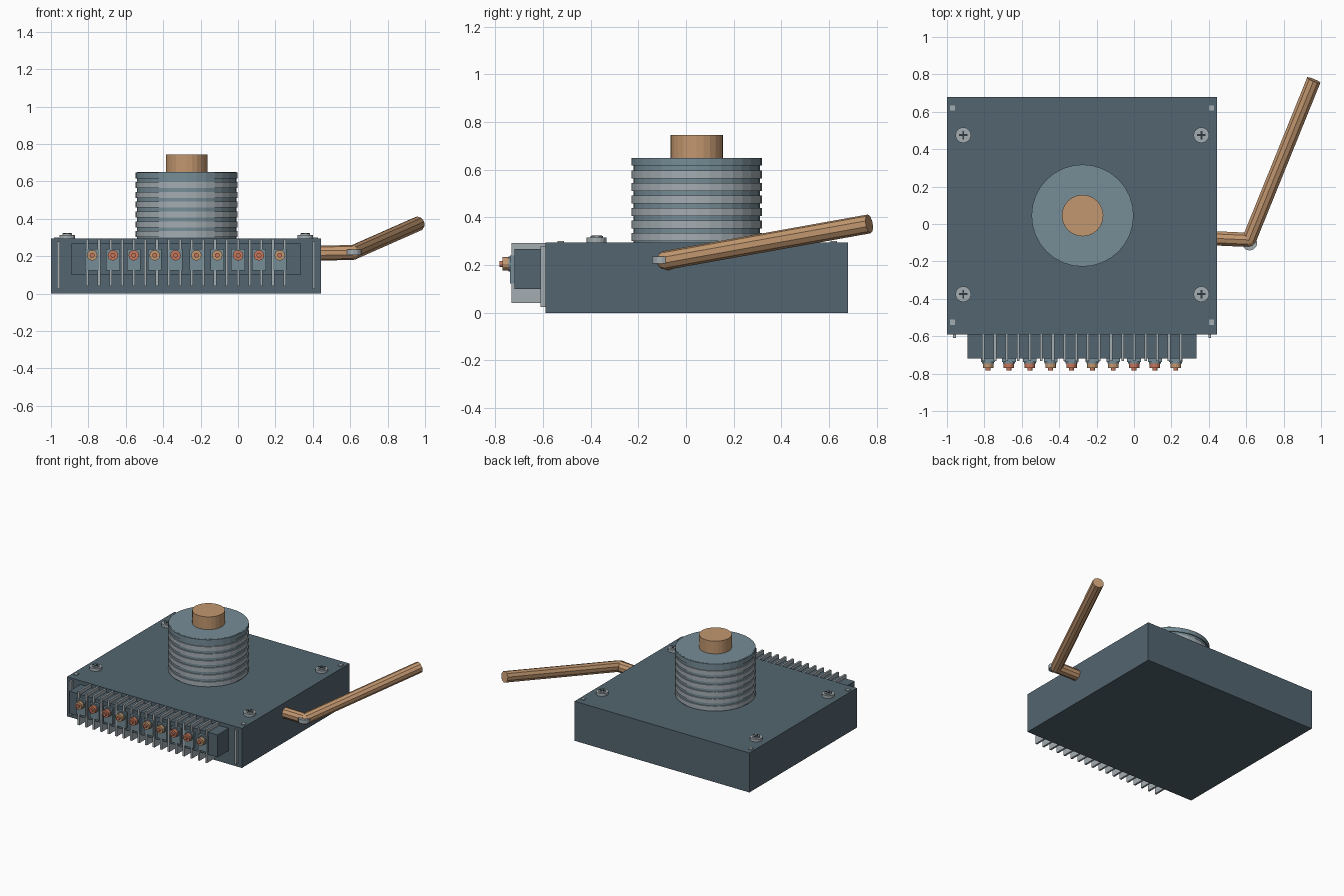
import bpy, math
from mathutils import Vector

old = bpy.data.objects.get("Cube")
if old:
    bpy.data.objects.remove(old, do_unlink=True)


def material(name, rgb):
    m = bpy.data.materials.new(name)
    m.use_nodes = True
    m.diffuse_color = (*rgb, 1)
    m.node_tree.nodes["Principled BSDF"].inputs["Base Color"].default_value = (*rgb, 1)
    return m


slate = material("slate", (0.087, 0.130, 0.160))
steel = material("steel blue", (0.180, 0.262, 0.305))
grey = material("light grey", (0.37, 0.42, 0.45))
tan = material("tan", (0.54, 0.31, 0.16))
copper = material("copper", (0.58, 0.19, 0.11))
dark = material("dark slate", (0.03, 0.042, 0.05))


def finish(name, mat):
    o = bpy.context.object
    o.name = name
    o.data.materials.append(mat)
    return o


def box(name, mat, lo, hi):
    """Box between two opposite corners."""
    a, b = Vector(lo), Vector(hi)
    bpy.ops.mesh.primitive_cube_add(size=1, location=(a + b) / 2)
    o = finish(name, mat)
    o.scale = b - a
    return o


def rod(name, mat, start, end, r, sides=24):
    """Cylinder running from start to end."""
    a, b = Vector(start), Vector(end)
    bpy.ops.mesh.primitive_cylinder_add(vertices=sides, radius=r, depth=(b - a).length,
                                        location=(a + b) / 2)
    o = finish(name, mat)
    o.rotation_euler = (b - a).to_track_quat('Z', 'Y').to_euler()
    return o


# Housing
TOP = 0.295
box("housing", slate, (-1, -0.59, 0), (0.445, 0.68, TOP))

# Ribbed coil with its core
cx, cy = -0.275, 0.045
rod("coil_body", steel, (cx, cy, TOP), (cx, cy, 0.65), 0.266, 32)
pitch = 0.0525
for i in range(7):
    z = 0.302 + i * pitch
    rod("coil_rib", grey if i < 6 else steel, (cx, cy, z), (cx, cy, z + 0.032), 0.273, 32)
rod("coil_core", tan, (cx, cy, 0.64), (cx, cy, 0.745), 0.111, 24)

# Lid screws with cross slots
for x in (-0.913, 0.36):
    for y in (-0.375, 0.475):
        rod("screw_head", grey, (x, y, TOP), (x, y, 0.315), 0.042, 16)
        rod("screw_crown", grey, (x, y, 0.315), (x, y, 0.322), 0.026, 16)
        for u, v in ((0.022, 0.005), (0.005, 0.022)):
            box("screw_slot", dark, (x - u, y - v, 0.321), (x + u, y + v, 0.324))

# Corner pads
for x in (-0.97, 0.415):
    for y in (-0.525, 0.62):
        box("corner_pad", grey, (x - 0.014, y - 0.014, TOP), (x + 0.014, y + 0.014, TOP + 0.006))

# Terminal block with end strips and fins
box("terminal_block", slate, (-0.89, -0.72, 0.1), (0.335, -0.58, 0.267))
for x in (-0.96, 0.405):
    box("end_strip", grey, (x - 0.008, -0.61, 0.025), (x + 0.008, -0.58, 0.28))
for i in range(18):
    x = -0.805 + i * 0.062
    box("fin", grey, (x - 0.007, -0.732, 0.04), (x + 0.007, -0.58, 0.292))

# Terminals
for i in range(10):
    x, z = -0.78 + i * 0.1115, 0.205
    inner = copper if i in (1, 2, 4, 7, 8) else tan
    box("terminal_plate", steel, (x - 0.037, -0.738, 0.123), (x + 0.037, -0.71, 0.24))
    rod("terminal_washer", steel, (x, -0.735, z), (x, -0.746, z), 0.032, 16)
    rod("terminal_nut", inner, (x, -0.745, z), (x, -0.77, z), 0.028, 12)
    rod("terminal_stud", copper, (x, -0.765, z), (x, -0.783, z), 0.013, 12)

# Bent lever
bend = (0.615, -0.085, 0.22)
rod("lever_stub", tan, (0.42, -0.076, 0.217), bend, 0.04, 10)
rod("lever_arm", tan, bend, (0.961, 0.769, 0.373), 0.04, 10)
bpy.ops.mesh.primitive_uv_sphere_add(segments=12, ring_count=8, radius=0.039, location=bend)
finish("lever_joint", tan)
rod("lever_nut", grey, (0.618, -0.101, 0.207), (0.618, -0.101, 0.236), 0.041, 12)
